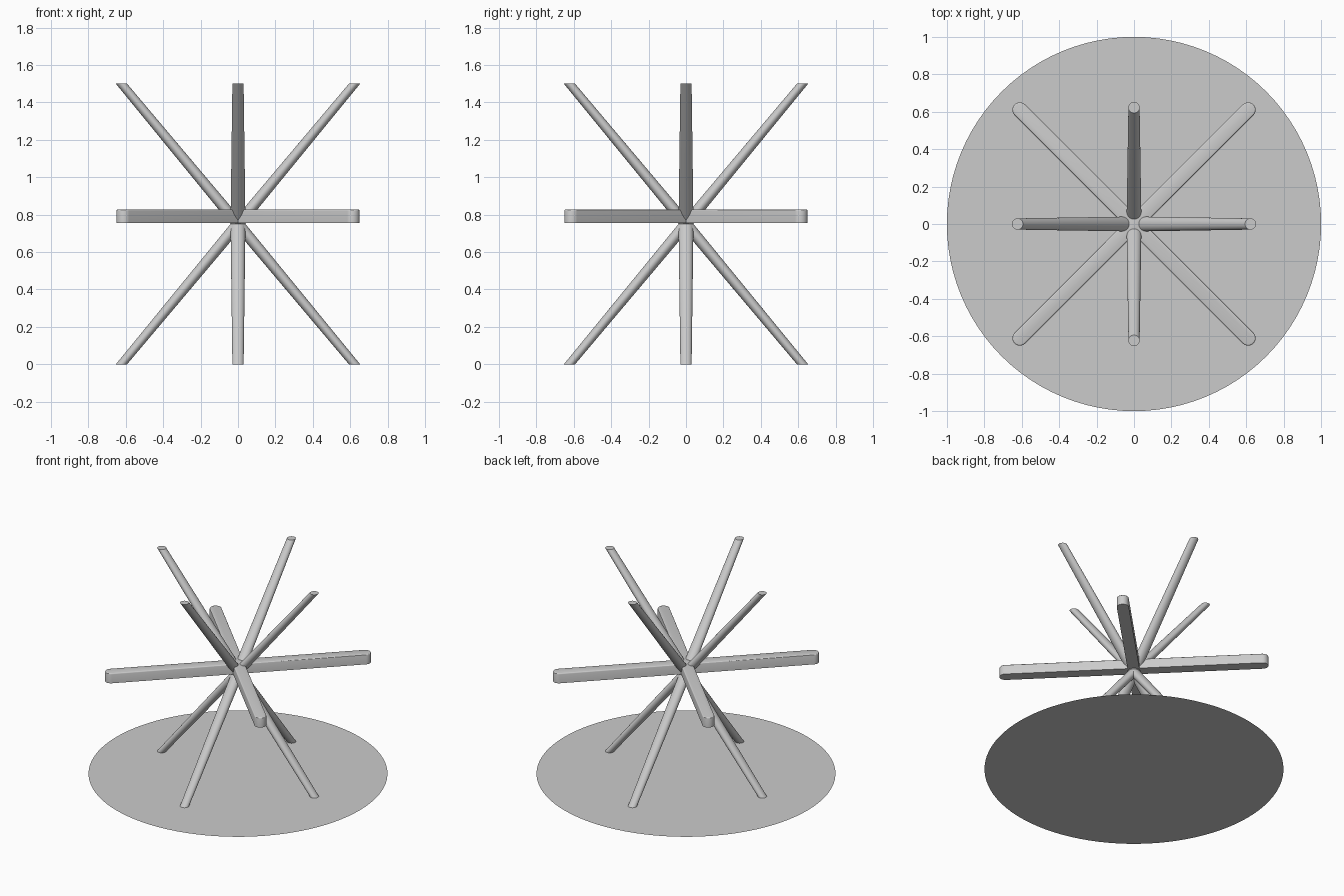
import bpy, bmesh
from math import pi, cos, sin
from mathutils import Matrix

cube = bpy.data.objects.get("Cube")
if cube:
    bpy.data.objects.remove(cube, do_unlink=True)

grey = bpy.data.materials.new("plain grey")
grey.use_nodes = True
colour = (0.6, 0.6, 0.6, 1)
grey.diffuse_color = colour
grey.node_tree.nodes["Principled BSDF"].inputs["Base Color"].default_value = colour

MID, TOP, REACH = 0.75, 1.5, 0.623


def finish(name, bm):
    """Turn a bmesh into a smooth shaded object with sharp edges kept."""
    bmesh.ops.recalc_face_normals(bm, faces=bm.faces)
    mesh = bpy.data.meshes.new(name)
    bm.to_mesh(mesh)
    bm.free()
    mesh.materials.append(grey)
    obj = bpy.data.objects.new(name, mesh)
    bpy.context.collection.objects.link(obj)
    bpy.ops.object.select_all(action='DESELECT')
    obj.select_set(True)
    bpy.context.view_layer.objects.active = obj
    bpy.ops.object.shade_smooth_by_angle(angle=pi / 6)
    return obj


def leg(name, angle, end_z):
    """Tapered round leg, sheared so that both ends are level circles."""
    bm = bmesh.new()
    height = TOP - MID
    bmesh.ops.create_cone(bm, cap_ends=True, segments=32, radius1=0.04,
                          radius2=0.03, depth=height,
                          matrix=Matrix.Translation((0, 0, height / 2)))
    for v in bm.verts:
        t = v.co.z / height
        v.co.x += REACH * t
        v.co.z = MID + (end_z - MID) * t
    bmesh.ops.rotate(bm, verts=bm.verts, matrix=Matrix.Rotation(angle, 3, 'Z'))
    finish(name, bm)


def bar(name, angle):
    """Level bar with round ends and softened top edges."""
    r, half, low, high = 0.04, 0.863, 0.755, 0.828
    n = 16
    bm = bmesh.new()
    outline = []
    for side in (0, pi):
        for i in range(n + 1):
            a = side - pi / 2 + pi * i / n
            outline.append(bm.verts.new((cos(side) * half + r * cos(a), r * sin(a), low)))
    base = bm.faces.new(outline)
    top = bmesh.ops.extrude_face_region(bm, geom=[base], use_keep_orig=True)["geom"]
    raised = [g for g in top if isinstance(g, bmesh.types.BMVert)]
    bmesh.ops.translate(bm, verts=raised, vec=(0, 0, high - low))
    rim = [e for e in bm.edges if all(v in raised for v in e.verts)]
    bmesh.ops.bevel(bm, geom=rim, offset=0.008, segments=3, profile=0.5, affect='EDGES')
    bmesh.ops.rotate(bm, verts=bm.verts, matrix=Matrix.Rotation(angle, 3, 'Z'))
    finish(name, bm)


# Round floor mat
bm = bmesh.new()
bmesh.ops.create_circle(bm, cap_ends=True, segments=96, radius=1)
for f in bm.faces:
    if f.normal.z < 0:
        f.normal_flip()
finish("floor_disc", bm)

# Legs below and arms above the crossing
for i, side in enumerate(("left", "back", "right", "front")):
    leg(side + "_lower_leg", i * pi / 2, 0)
    leg(side + "_upper_arm", i * pi / 2, TOP)

# Two crossed level bars
bar("crossbar_left", pi / 4)
bar("crossbar_right", -pi / 4)
